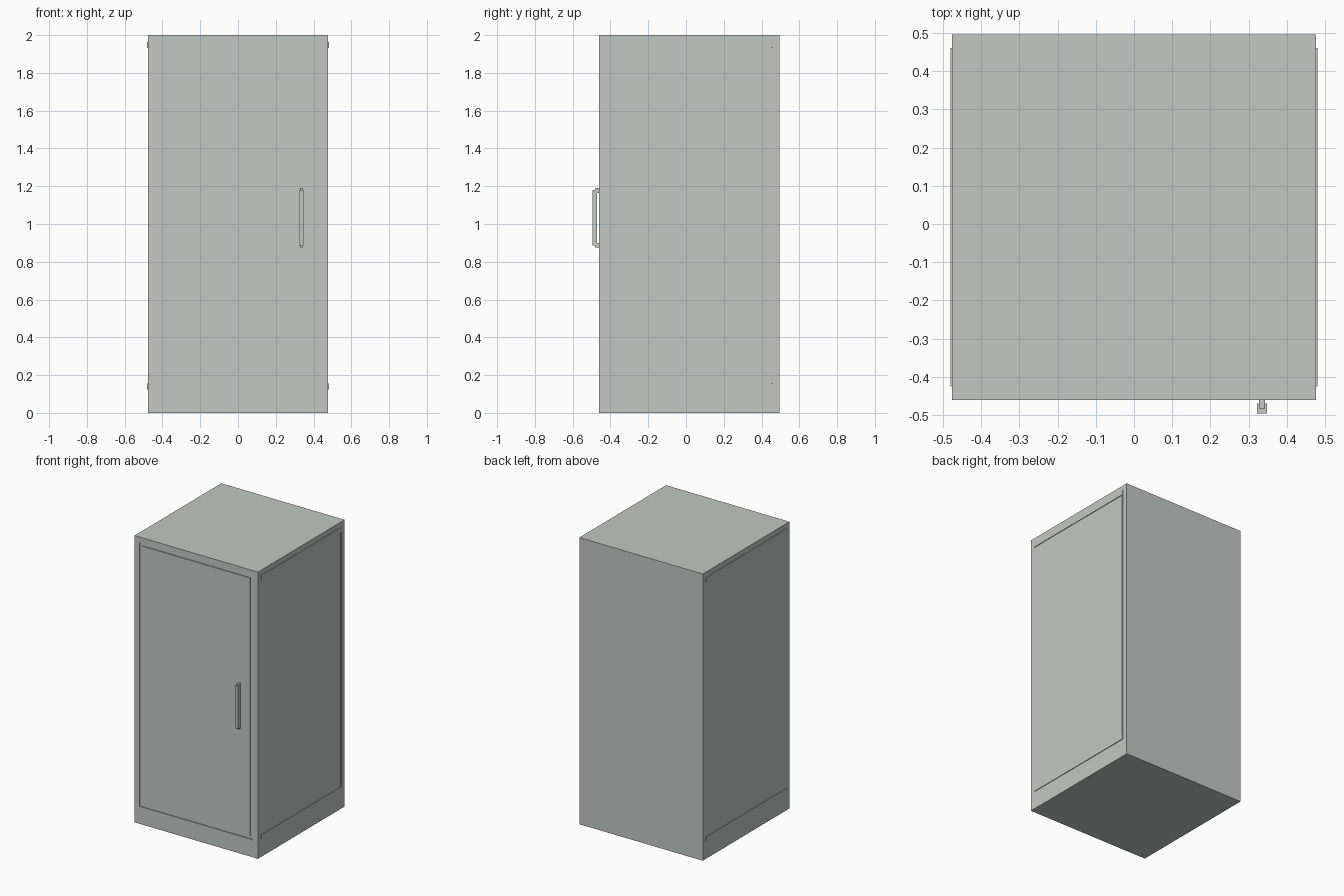
import bpy

if "Cube" in bpy.data.objects:
    bpy.data.objects.remove(bpy.data.objects["Cube"])

# one flat colour for the whole cabinet
paint = bpy.data.materials.new("grey_green_paint")
paint.diffuse_color = (0.54, 0.58, 0.555, 1.0)
paint.use_nodes = True
paint.node_tree.nodes["Principled BSDF"].inputs["Base Color"].default_value = paint.diffuse_color


def box(name, x, y, z):
    """Axis-aligned box from (min, max) pairs."""
    bpy.ops.mesh.primitive_cube_add(size=1, location=[sum(p) / 2 for p in (x, y, z)])
    ob = bpy.context.object
    ob.name = name
    ob.scale = [p[1] - p[0] for p in (x, y, z)]
    bpy.ops.object.transform_apply(location=False, rotation=False, scale=True)
    ob.data.materials.append(paint)
    return ob


def cut(target, cutter):
    """Subtract the cutter and delete it."""
    mod = target.modifiers.new("cut", 'BOOLEAN')
    mod.operation = 'DIFFERENCE'
    mod.solver = 'EXACT'
    mod.object = cutter
    bpy.context.view_layer.objects.active = target
    bpy.ops.object.modifier_apply(modifier=mod.name)
    bpy.data.objects.remove(cutter, do_unlink=True)


# cabinet body with a shallow door recess and a seam on the right side
body = box("cabinet_body", (-0.476, 0.476), (-0.46, 0.495), (0, 2))
cut(body, box("door_recess_cutter", (-0.438, 0.436), (-0.5, -0.454), (0.122, 1.964)))
cut(body, box("side_seam_cutter", (0.470, 0.5), (0.45, 0.46), (0.125, 1.964)))

# door panel filling the recess, leaving a narrow gap all round
box("door", (-0.414, 0.414), (-0.46, -0.45), (0.146, 1.942))

# raised rails near the top and bottom of both sides
for side, s in (("left", -1), ("right", 1)):
    for level, z in (("lower", (0.125, 0.155)), ("upper", (1.932, 1.964))):
        box(f"{side}_{level}_rail", sorted((s * 0.474, s * 0.4805)), (-0.425, 0.46), z)

# door handle: grip bar and two mounts
box("handle_grip", (0.322, 0.348), (-0.495, -0.47), (0.885, 1.18))
for level, z in (("lower", (0.875, 0.9)), ("upper", (1.165, 1.19))):
    box(f"handle_{level}_mount", (0.327, 0.343), (-0.482, -0.455), z)
